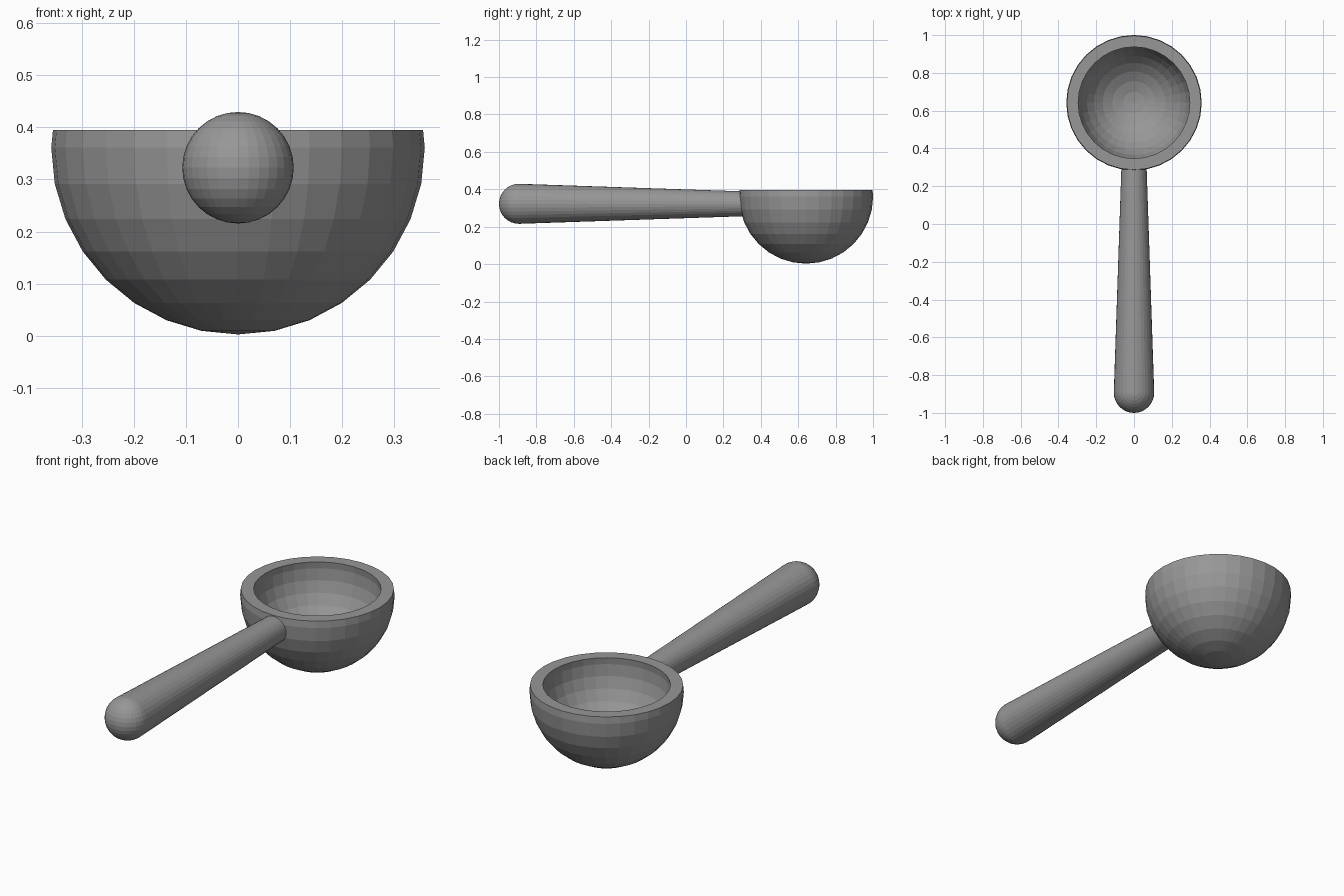
import bpy, bmesh, math
from mathutils import Matrix, Vector

if "Cube" in bpy.data.objects:
    bpy.data.objects.remove(bpy.data.objects["Cube"])

GREY = bpy.data.materials.new("grey")
GREY.diffuse_color = (0.31, 0.31, 0.31, 1)
GREY.use_nodes = True
GREY.node_tree.nodes["Principled BSDF"].inputs["Base Color"].default_value = GREY.diffuse_color

BOWL_C = Vector((0, 0.642, 0.361))
RIM_Z = 0.395
HANDLE_Z = 0.3225
END_Y = -0.893
SIDES = 32


def finish(name, bm):
    me = bpy.data.meshes.new(name)
    bm.to_mesh(me)
    bm.free()
    me.materials.append(GREY)
    ob = bpy.data.objects.new(name, me)
    bpy.context.collection.objects.link(ob)
    return ob


def shell_profile(r):
    """(radius, z) from the bottom pole's first ring up to the rim cut."""
    step = math.pi / 16
    pts = [(r * math.sin(i * step), BOWL_C.z - r * math.cos(i * step)) for i in range(1, 9)]
    t = (RIM_Z - BOWL_C.z) / (r * math.sin(step))
    pts.append((r * (1 + t * (math.cos(step) - 1)), RIM_Z))
    return pts


# Bowl: outer shell, flat rim and inner shell turned in one profile
R_OUT, R_IN = 0.3585, 0.299
bm = bmesh.new()
profile = shell_profile(R_OUT) + shell_profile(R_IN)[::-1]
rings = []
for r, z in profile:
    rings.append([bm.verts.new((r * math.cos(2 * math.pi * k / SIDES),
                                BOWL_C.y + r * math.sin(2 * math.pi * k / SIDES), z))
                  for k in range(SIDES)])
outer_pole = bm.verts.new((0, BOWL_C.y, BOWL_C.z - R_OUT))
inner_pole = bm.verts.new((0, BOWL_C.y, BOWL_C.z - R_IN))
for k in range(SIDES):
    n = (k + 1) % SIDES
    for a, b in zip(rings, rings[1:]):
        bm.faces.new((a[k], a[n], b[n], b[k]))
    bm.faces.new((outer_pole, rings[0][n], rings[0][k]))
    bm.faces.new((inner_pole, rings[-1][k], rings[-1][n]))
finish("bowl", bm)

# Handle: tapered rod running into the bowl wall
bm = bmesh.new()
y0, y1 = END_Y, 0.322
bmesh.ops.create_cone(
    bm, cap_ends=True, segments=SIDES, radius1=0.107, radius2=0.066, depth=y1 - y0,
    matrix=Matrix.Translation((0, (y0 + y1) / 2, HANDLE_Z)) @ Matrix.Rotation(-math.pi / 2, 4, 'X'))
finish("handle", bm)

# Rounded end of the handle: half a ball
bm = bmesh.new()
bmesh.ops.create_uvsphere(bm, u_segments=SIDES, v_segments=16, radius=0.107,
                          matrix=Matrix.Translation((0, END_Y, HANDLE_Z)))
bmesh.ops.bisect_plane(bm, geom=bm.verts[:] + bm.edges[:] + bm.faces[:], dist=1e-5,
                       plane_co=(0, END_Y, 0), plane_no=(0, 1, 0), clear_outer=True)
finish("handle_end", bm)
